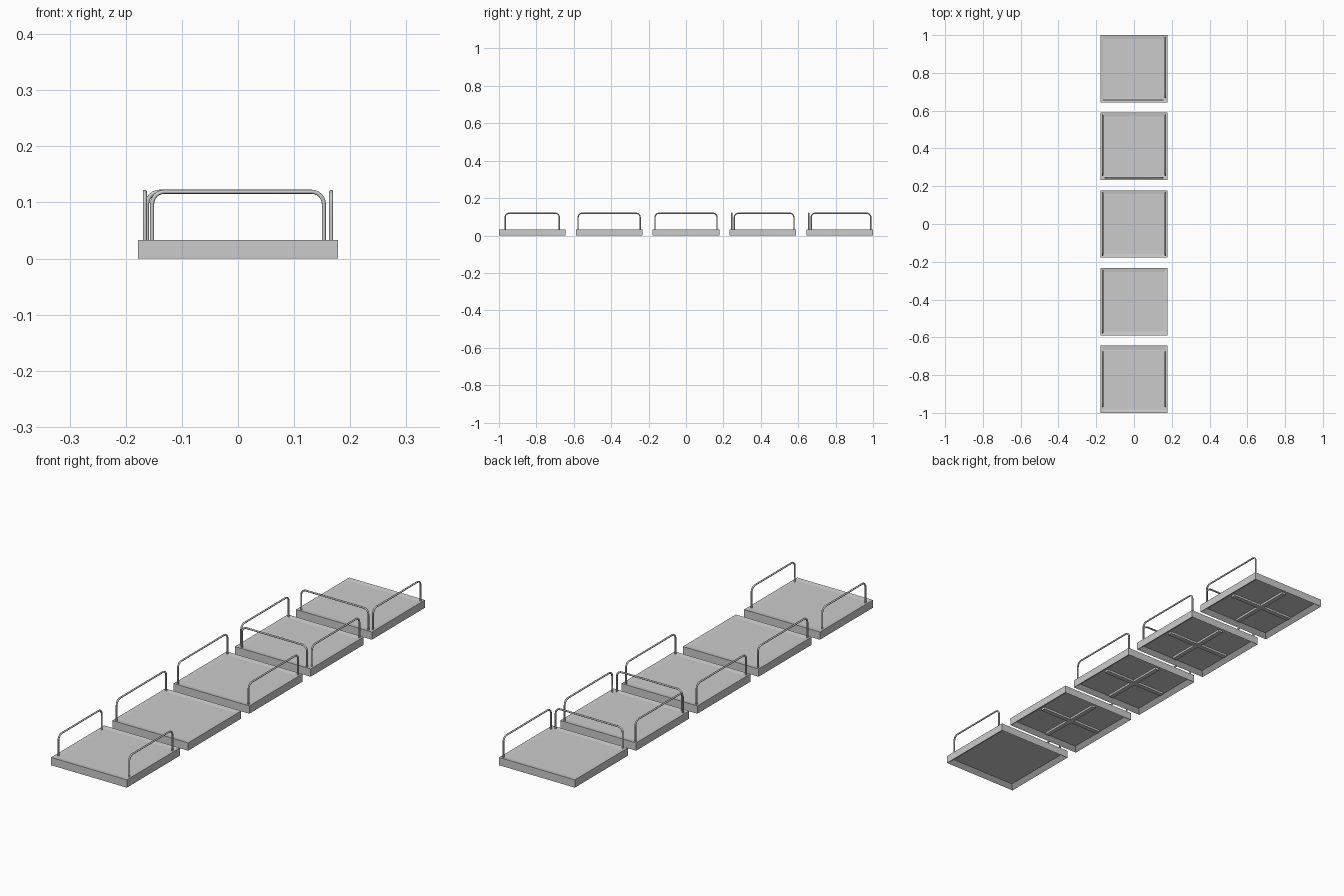
import bpy, bmesh
from mathutils import Vector

if "Cube" in bpy.data.objects:
    bpy.data.objects.remove(bpy.data.objects["Cube"])

S, H, PITCH = 0.178, 0.033, 0.411     # half size, height, spacing
TOP, R, BEND, EDGE = 0.119, 0.0036, 0.022, 0.166


def box(bm, x0, x1, y0, y1, z0, z1):
    vs = bmesh.ops.create_cube(bm, size=1)["verts"]
    for v in vs:
        v.co = Vector(((x0 + x1) / 2 + v.co.x * (x1 - x0),
                       (y0 + y1) / 2 + v.co.y * (y1 - y0),
                       (z0 + z1) / 2 + v.co.z * (z1 - z0)))


def finish(bm, name, y):
    me = bpy.data.meshes.new(name)
    bm.to_mesh(me)
    bm.free()
    ob = bpy.data.objects.new(name, me)
    ob.location.y = y
    bpy.context.collection.objects.link(ob)
    return ob


def platform(name, y, braced):
    # Tray: square block with shallow top panel and recessed underside
    bm = bmesh.new()
    box(bm, -S, S, -S, S, 0, H)
    bm.normal_update()
    for sign, depth in ((1, 0.003), (-1, 0.015)):
        face = next(f for f in bm.faces if f.normal.z * sign > 0.9)
        bmesh.ops.inset_region(bm, faces=[face], thickness=0.028)
        bmesh.ops.translate(bm, verts=face.verts, vec=(0, 0, -sign * depth))
        bm.normal_update()
    finish(bm, name, y)
    # Crossed braces under the tray
    if braced:
        bm = bmesh.new()
        w, e = 0.01, S - 0.028
        box(bm, -w, w, -e, e, 0.006, 0.016)
        for s in (-1, 1):
            a, b = sorted((s * w, s * e))
            box(bm, a, b, -w, w, 0.006, 0.016)
        finish(bm, name + "_brace", y)


def rail(name, y, a, b):
    # Bent tube: two posts joined by a rounded top bar
    a, b = Vector((*a, 0)), Vector((*b, 0))
    d = (b - a).normalized()
    up = Vector((0, 0, 1))
    pts = [a + up * (H - 0.004)]
    for p, s in ((a, 1), (b, -1)):
        c = p + d * s * BEND + up * (TOP - BEND)
        corner = p + up * TOP
        start, end = corner - up * BEND, corner + d * s * BEND
        arc = []
        for i in range(7):
            t = Vector((1, 0)).to_2d()
            k = i / 6 * 1.5707963
            from math import cos, sin
            arc.append(c + (start - c) * cos(k) + (end - c) * sin(k))
        pts += arc if s == 1 else arc[::-1]
    pts.append(b + up * (H - 0.004))
    cu = bpy.data.curves.new(name, "CURVE")
    cu.dimensions = "3D"
    cu.bevel_depth, cu.bevel_resolution, cu.use_fill_caps = R, 3, True
    sp = cu.splines.new("POLY")
    sp.points.add(len(pts) - 1)
    for q, p in zip(sp.points, pts):
        q.co = (*p, 1)
    sp.use_smooth = True
    ob = bpy.data.objects.new(name, cu)
    ob.location.y = y
    bpy.context.collection.objects.link(ob)


# braced, side rails (x signs), side rail y range, front rail x range
E, I = EDGE, 0.153
specs = [
    (False, (-1, 1), (-0.145, 0.145), None),
    (True, (-1,), (-E, E), None),
    (True, (-1, 1), (-E, E), None),
    (True, (-1, 1), (-I, E), (-I, I)),
    (True, (1,), (-I, E), (-0.162, I)),
]
for i, (braced, sides, yr, fr) in enumerate(specs):
    y = (i - 2) * PITCH
    platform(f"platform_{i + 1}", y, braced)
    for s in sides:
        side = "left" if s < 0 else "right"
        rail(f"{side}_rail_{i + 1}", y, (s * E, yr[0]), (s * E, yr[1]))
    if fr:
        rail(f"front_rail_{i + 1}", y, (fr[0], -E), (fr[1], -E))
